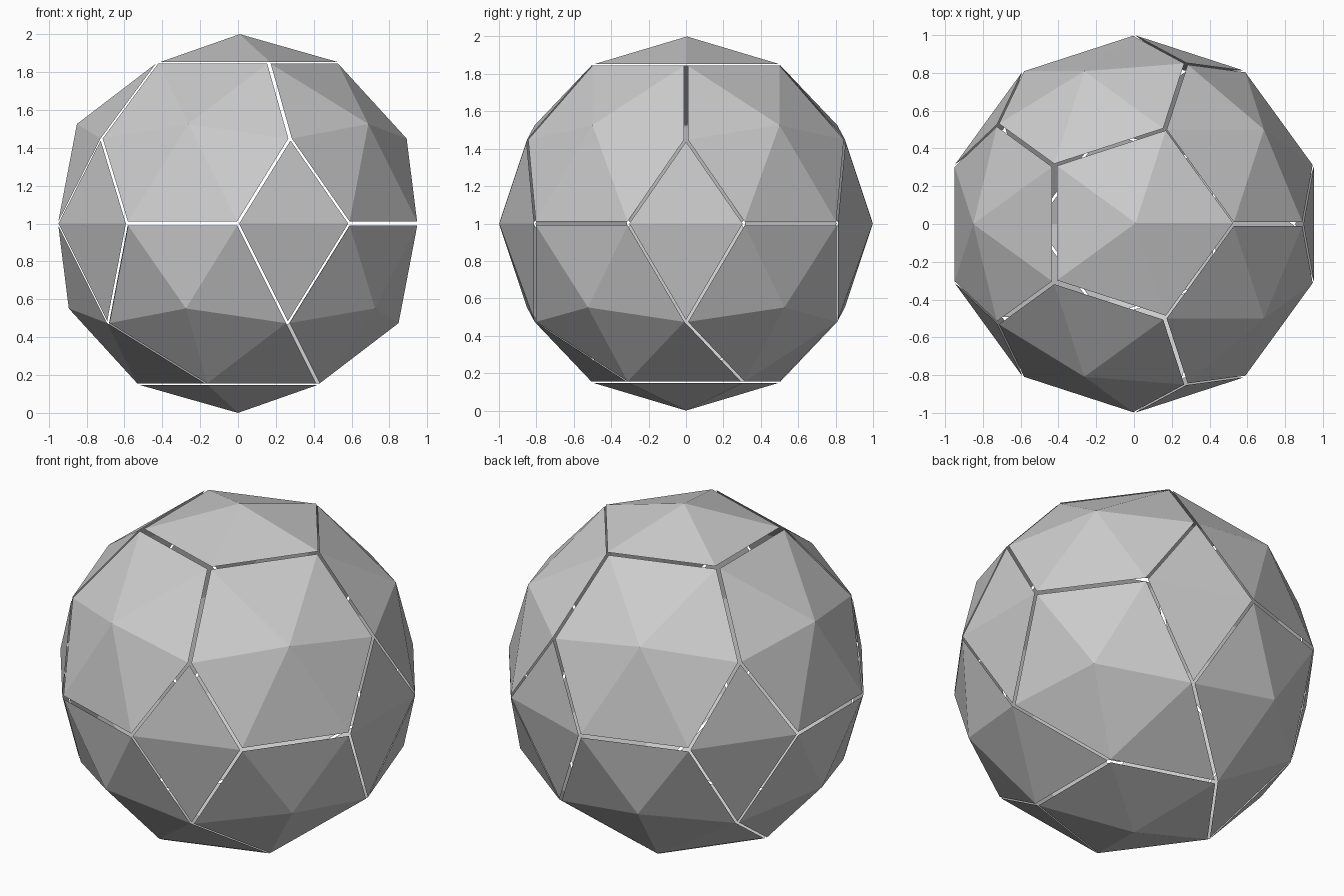
import bpy
import bmesh
import math
from mathutils import Vector

SPREAD = 0.02                 # how far each panel sits out from the sphere
SCALE = 1 / (1 + SPREAD)      # keeps the overall height at 2
CENTRE = Vector((0, 0, 1))

cube = bpy.data.objects.get("Cube")
if cube:
    bpy.data.objects.remove(cube, do_unlink=True)

grey = bpy.data.materials.new("plain_grey")
grey.use_nodes = True
GREY = (0.6, 0.6, 0.6, 1)
grey.diffuse_color = GREY
grey.node_tree.nodes["Principled BSDF"].inputs["Base Color"].default_value = GREY


def sector(v, turn=0):
    """Which of the five turns around the vertical axis a point lies in."""
    return round((math.degrees(math.atan2(v.y, v.x)) - turn) / 72) % 5 + 1


def corner_at(face, z):
    return next((v.co for v in face.verts if abs(v.co.z - z) < 0.03), None)


def panel_name(face):
    mid = face.calc_center_median()
    if corner_at(face, 1):
        return "top_panel"
    if corner_at(face, -1):
        return "bottom_panel"
    hub = corner_at(face, 0.526)
    if hub:
        return f"upper_hexagon_panel_{sector(hub, 36)}"
    hub = corner_at(face, -0.447)
    if hub:
        return f"lower_panel_{sector(hub, 36)}"
    if mid.z > -0.4:
        return f"diamond_panel_{sector(mid)}"
    # the triangle between two lower panels joins the one clockwise of it
    return f"lower_panel_{(sector(mid) - 2) % 5 + 1}"


# Faceted sphere, sorted into panels
sphere = bmesh.new()
bmesh.ops.create_icosphere(sphere, subdivisions=2, radius=1)
panels = {}
for face in sphere.faces:
    panels.setdefault(panel_name(face), []).append(face)

# Each panel becomes a thin sheet pushed outward, leaving open seams
for name, faces in panels.items():
    bm = bmesh.new()
    copies = {}
    for face in faces:
        for v in face.verts:
            if v not in copies:
                copies[v] = bm.verts.new(v.co * SCALE)
        bm.faces.new([copies[v] for v in face.verts])
    outward = sum((f.calc_center_median() for f in faces), Vector()).normalized()
    mesh = bpy.data.meshes.new(name)
    bm.to_mesh(mesh)
    bm.free()
    mesh.materials.append(grey)
    panel = bpy.data.objects.new(name, mesh)
    panel.location = CENTRE + outward * SPREAD * SCALE
    if name == "top_panel":   # the top sits slightly off centre
        panel.location += Vector((0.009, 0.005, 0))
    bpy.context.collection.objects.link(panel)
sphere.free()
